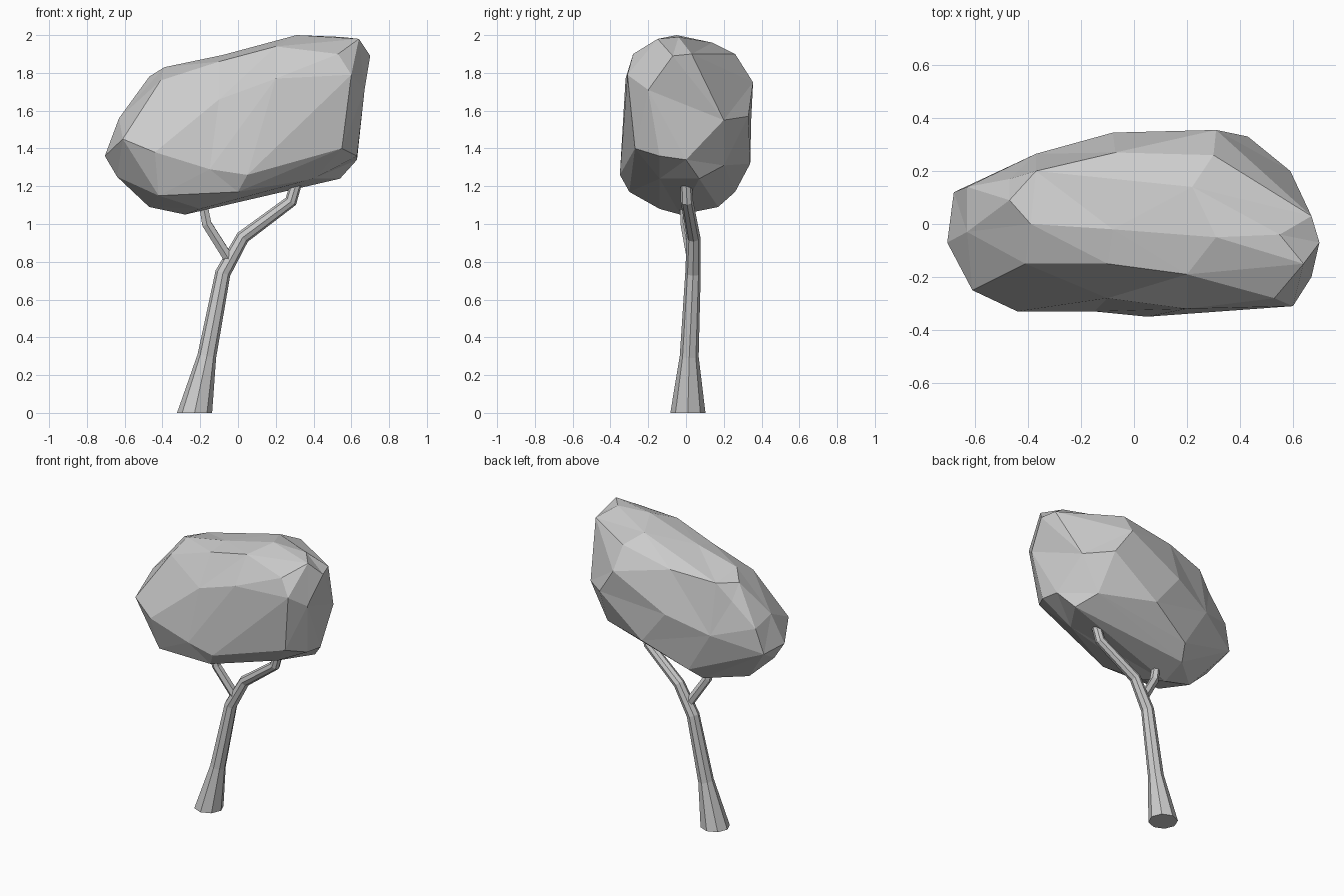
import bpy, bmesh
from mathutils import Vector


def finish(bm, name):
    bmesh.ops.recalc_face_normals(bm, faces=bm.faces)
    mesh = bpy.data.meshes.new(name)
    bm.to_mesh(mesh)
    bm.free()
    obj = bpy.data.objects.new(name, mesh)
    bpy.context.collection.objects.link(obj)
    return obj


def limb(name, path, sides, flat_start=False):
    """Faceted tapering tube through (x, y, z, radius) stations."""
    bm = bmesh.new()
    pts = [Vector(p[:3]) for p in path]
    rings = []
    for i, p in enumerate(pts):
        before = (p - pts[i - 1]).normalized() if i else Vector()
        after = (pts[i + 1] - p).normalized() if i < len(pts) - 1 else Vector()
        up = Vector((0, 0, 1))
        tilt = up.rotation_difference(up if flat_start and i == 0 else before + after)
        made = bmesh.ops.create_circle(bm, segments=sides, radius=path[i][3])
        for v in made["verts"]:
            v.co = p + tilt @ v.co
        rings.append(made["verts"])
    for a, b in zip(rings, rings[1:]):
        for k in range(sides):
            n = (k + 1) % sides
            bm.faces.new((a[k], a[n], b[n], b[k]))
    bm.faces.new(rings[0])
    bm.faces.new(rings[-1])
    return finish(bm, name)


# Trunk bending into the long right-hand branch
limb("trunk", [(-0.23, 0.01, 0, 0.093), (-0.165, 0.017, 0.30, 0.05),
               (-0.08, 0.037, 0.74, 0.041), (0.025, 0.04, 0.93, 0.036),
               (0.28, 0.005, 1.12, 0.033), (0.34, -0.005, 1.32, 0.028)], 8, True)

# Short left-hand branch
limb("side_branch", [(-0.045, 0.035, 0.81, 0.03), (-0.165, 0.0, 1.0, 0.029),
                     (-0.20, -0.01, 1.18, 0.024)], 6)

# Leaf canopy: faceted, slightly dented shell through its corner points
corners = [
    # left end
    (-0.705, -0.07, 1.36), (-0.68, 0.12, 1.35), (-0.63, 0.14, 1.52),
    (-0.61, -0.25, 1.45), (-0.64, -0.05, 1.25), (-0.63, -0.03, 1.56),
    (-0.44, -0.33, 1.38), (-0.42, -0.26, 1.15), (-0.47, 0.09, 1.78), (-0.47, 0.17, 1.68),
    # top
    (-0.41, -0.15, 1.76), (-0.39, 0, 1.83), (-0.08, -0.02, 1.895), (-0.10, -0.15, 1.86),
    (0.20, -0.19, 1.94), (0.22, 0.14, 1.96), (0.31, -0.05, 2.0),
    (0.55, -0.04, 1.99), (0.64, -0.15, 1.98), (0.30, 0.26, 1.90), (-0.07, 0.27, 1.83),
    # back
    (0.31, 0.355, 1.75), (-0.08, 0.345, 1.55), (-0.37, 0.265, 1.45),
    (0.10, 0.34, 1.32), (0.43, 0.33, 1.57), (-0.37, 0.20, 1.79),
    # front
    (-0.10, -0.28, 1.66), (0.20, -0.32, 1.77), (0.05, -0.35, 1.26),
    (-0.15, -0.33, 1.29), (0.0, -0.30, 1.17),
    # right end
    (0.60, -0.31, 1.79), (0.53, -0.28, 1.90), (0.55, -0.27, 1.40),
    (0.70, -0.07, 1.89), (0.67, 0.03, 1.90), (0.67, -0.20, 1.71),
    (0.59, 0.20, 1.55), (0.63, 0, 1.34), (0.63, -0.14, 1.36),
    # underside
    (0.54, 0.07, 1.24), (0.40, -0.14, 1.24), (0.46, 0.20, 1.31),
    (-0.28, -0.03, 1.05), (-0.47, -0.02, 1.09), (-0.25, 0.17, 1.09),
    (-0.20, 0.26, 1.17), (-0.20, -0.14, 1.08),
]
bm = bmesh.new()
home = {}
for x, y, z in corners:
    # Hull on a unit sphere keeps every corner, then each moves back into place
    d = Vector((x / 0.7, y / 0.34, (z - 1.53 - 0.2 * x) / 0.42)).normalized()
    home[bm.verts.new(d)] = (x, y, z)
bmesh.ops.convex_hull(bm, input=bm.verts)
for v, co in home.items():
    v.co = co
finish(bm, "canopy")
